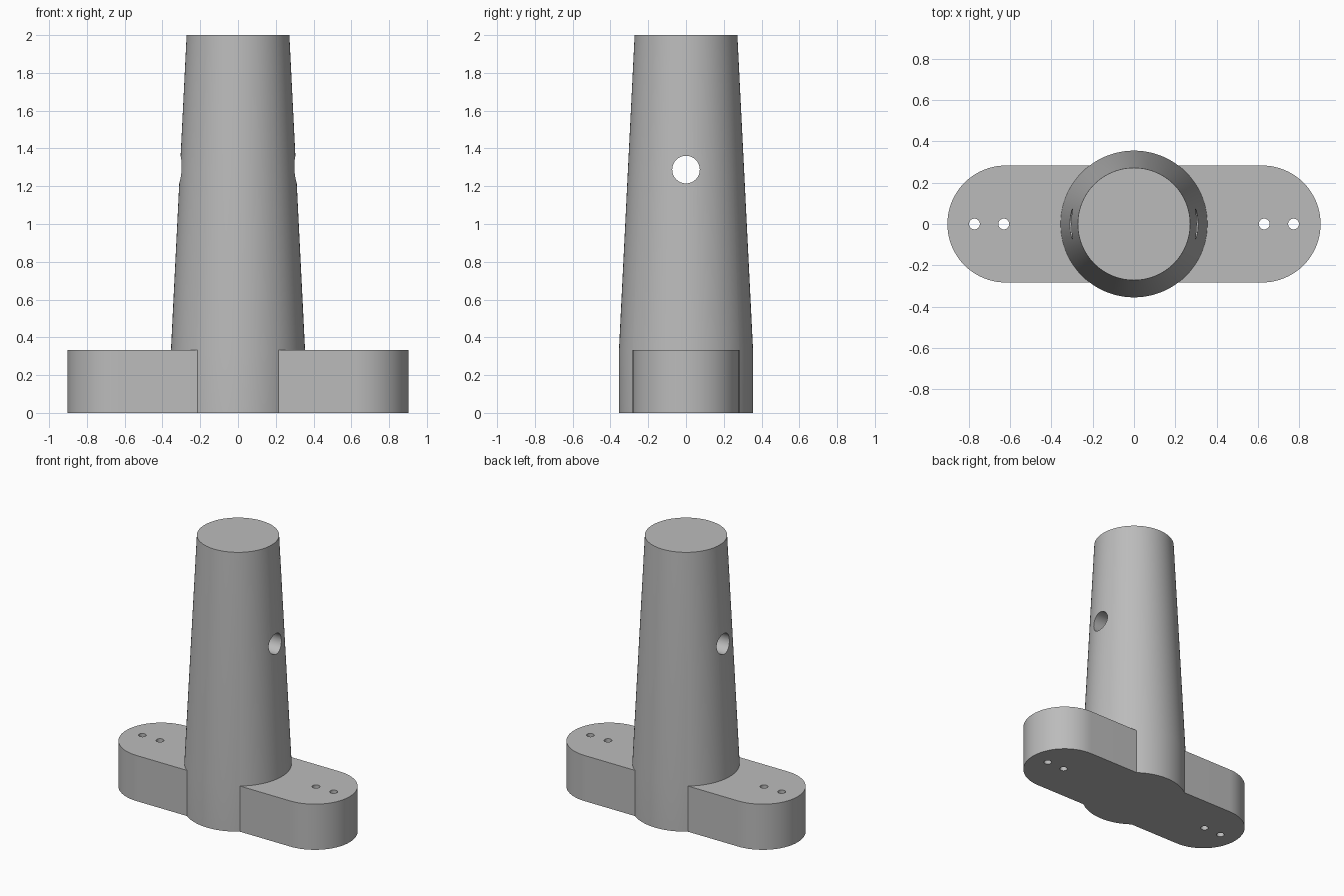
import bpy, bmesh
from math import pi, sin, cos, radians

cube = bpy.data.objects.get("Cube")
if cube:
    bpy.data.objects.remove(cube, do_unlink=True)

grey = bpy.data.materials.new("plain_grey")
grey.use_nodes = True
colour = (0.5, 0.5, 0.5, 1)
grey.diffuse_color = colour
grey.node_tree.nodes["Principled BSDF"].inputs["Base Color"].default_value = colour

BASE_HEIGHT = 0.333
BASE_RADIUS = 0.283
END_CENTRE = 0.62


def make_object(name, bm):
    bmesh.ops.recalc_face_normals(bm, faces=bm.faces)
    mesh = bpy.data.meshes.new(name)
    bm.to_mesh(mesh)
    bm.free()
    mesh.materials.append(grey)
    obj = bpy.data.objects.new(name, mesh)
    bpy.context.collection.objects.link(obj)
    return obj


def loft(name, rings):
    """Closed solid through horizontal rings of (x, y, z) points."""
    bm = bmesh.new()
    loops = [[bm.verts.new(p) for p in ring] for ring in rings]
    for low, high in zip(loops, loops[1:]):
        for i in range(len(low)):
            j = (i + 1) % len(low)
            bm.faces.new((low[i], low[j], high[j], high[i]))
    bm.faces.new(loops[0])
    bm.faces.new(loops[-1])
    return make_object(name, bm)


def circle(radius, z, count=96):
    return [(radius * cos(2 * pi * i / count), radius * sin(2 * pi * i / count), z)
            for i in range(count)]


def stadium(z, steps=40):
    points = []
    for side in (1, -1):
        for i in range(steps + 1):
            a = -pi / 2 + pi * i / steps
            points.append((side * (END_CENTRE + BASE_RADIUS * cos(a)),
                           side * BASE_RADIUS * sin(a), z))
    return points


def cutter(name, radius, depth, location, rotation=(0, 0, 0)):
    bpy.ops.mesh.primitive_cylinder_add(vertices=48, radius=radius, depth=depth,
                                        location=location, rotation=rotation)
    obj = bpy.context.object
    obj.name = name
    obj.hide_render = True
    obj.data.materials.append(grey)
    return obj


def combine(target, tool, operation):
    """Apply a boolean and discard the tool object."""
    mod = target.modifiers.new(operation.title(), "BOOLEAN")
    mod.operation = operation
    mod.solver = "EXACT"
    mod.object = tool
    bpy.context.view_layer.objects.active = target
    bpy.ops.object.modifier_apply(modifier=mod.name)
    bpy.data.objects.remove(tool, do_unlink=True)


# Rounded base plate joined to the tapered post
body = loft("post_with_base", [stadium(0), stadium(BASE_HEIGHT)])
post = loft("post", [circle(0.355, 0), circle(0.355, BASE_HEIGHT), circle(0.272, 2)])
combine(body, post, "UNION")

# Cross hole through the post
combine(body, cutter("cross_hole", 0.073, 1, (0, 0, 1.288), (0, pi / 2, 0)), "DIFFERENCE")

# Pairs of screw holes at both ends
for side in (-1, 1):
    for x in (0.63, 0.772):
        combine(body, cutter("screw_hole", 0.026, 1, (side * x, 0, 0.2)), "DIFFERENCE")

# Smooth curved walls, crisp rims
bpy.ops.object.select_all(action="DESELECT")
body.select_set(True)
bpy.context.view_layer.objects.active = body
bpy.ops.object.shade_smooth_by_angle(angle=radians(30))
